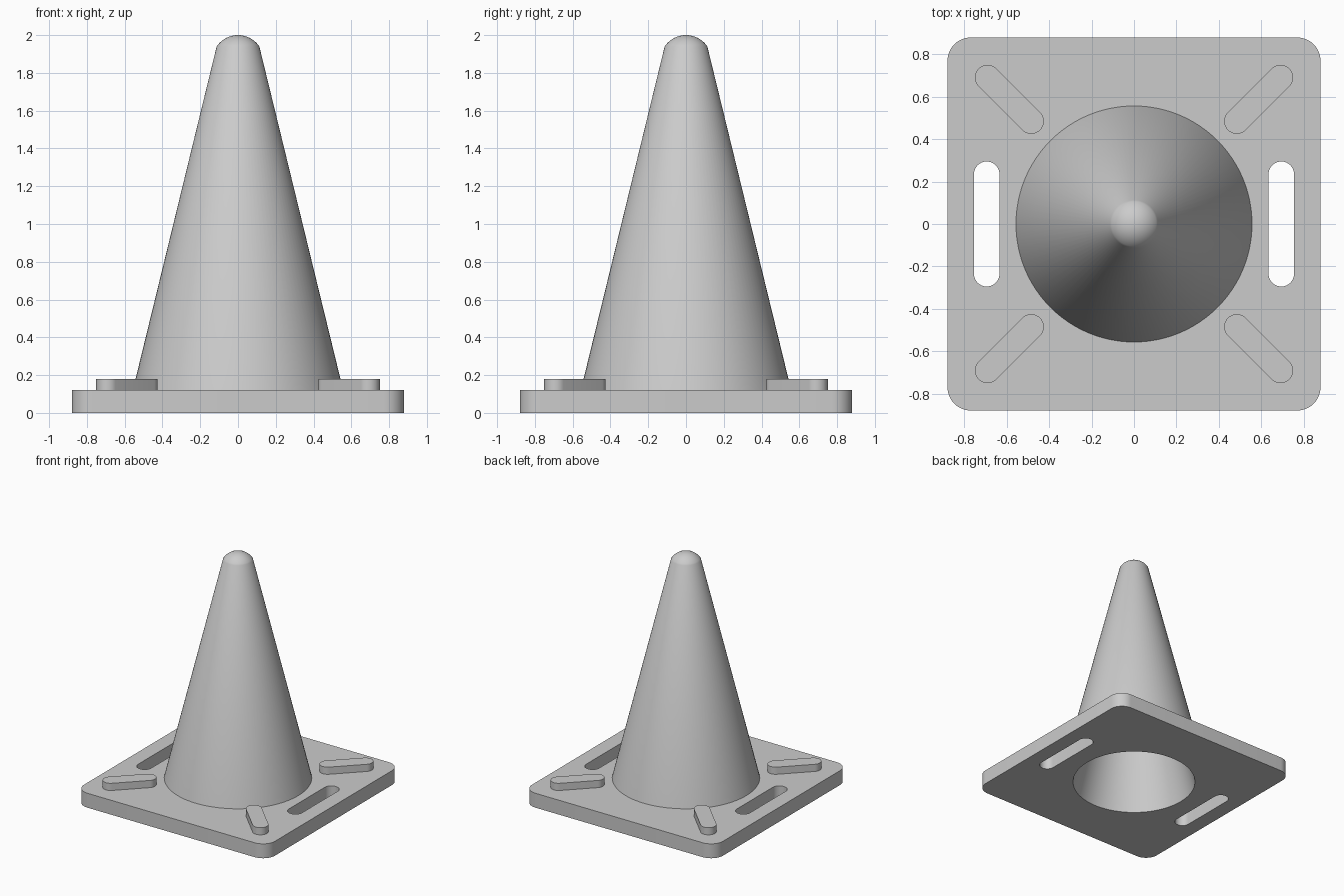
import bpy, bmesh, math
from mathutils import Matrix, Vector

if "Cube" in bpy.data.objects:
    bpy.data.objects.remove(bpy.data.objects["Cube"])

grey = bpy.data.materials.new("plain grey")
grey.diffuse_color = (0.6, 0.6, 0.6, 1)
grey.use_nodes = True
grey.node_tree.nodes["Principled BSDF"].inputs["Base Color"].default_value = grey.diffuse_color


def finish(bm, name):
    mesh = bpy.data.meshes.new(name)
    bm.to_mesh(mesh)
    bm.free()
    mesh.materials.append(grey)
    obj = bpy.data.objects.new(name, mesh)
    bpy.context.collection.objects.link(obj)
    bpy.ops.object.select_all(action='DESELECT')
    obj.select_set(True)
    bpy.context.view_layer.objects.active = obj
    bpy.ops.object.shade_smooth_by_angle(angle=math.radians(30))
    return obj


def rounded(hx, hy, r, steps=10, x=0, y=0, turn=0):
    """Closed outline of a rounded rectangle, moved and turned."""
    pts = []
    for q, (sx, sy) in enumerate([(1, 1), (-1, 1), (-1, -1), (1, -1)]):
        for i in range(steps + 1):
            a = (q + i / steps) * math.pi / 2
            p = Vector((sx * (hx - r) + r * math.cos(a),
                        sy * (hy - r) + r * math.sin(a), 0))
            pts.append(Matrix.Rotation(turn, 3, 'Z') @ p + Vector((x, y, 0)))
    return pts


def plate(name, outlines, z0, z1):
    """Flat plate from an outer outline and optional holes."""
    bm = bmesh.new()
    for pts in outlines:
        vs = [bm.verts.new((p.x, p.y, z0)) for p in pts]
        for i, v in enumerate(vs):
            bm.edges.new((v, vs[(i + 1) % len(vs)]))
    bmesh.ops.triangle_fill(bm, edges=bm.edges[:], use_beauty=True, normal=(0, 0, 1))
    ext = bmesh.ops.extrude_face_region(bm, geom=bm.faces[:], use_keep_orig=True)
    top = [g for g in ext["geom"] if isinstance(g, bmesh.types.BMVert)]
    bmesh.ops.translate(bm, vec=(0, 0, z1 - z0), verts=top)
    bmesh.ops.recalc_face_normals(bm, faces=bm.faces[:])
    return finish(bm, name)


def revolve(name, profile, inward=False, n=96):
    """Open shell turned about z; the profile ends on the axis."""
    bm = bmesh.new()
    rings = [[bm.verts.new((r * math.cos(2 * math.pi * i / n),
                            r * math.sin(2 * math.pi * i / n), z))
              for i in range(n)] for r, z in profile[:-1]]
    tip = bm.verts.new((0, 0, profile[-1][1]))
    for i in range(n):
        j = (i + 1) % n
        for a, b in zip(rings, rings[1:]):
            bm.faces.new((a[i], a[j], b[j], b[i]))
        bm.faces.new((rings[-1][i], rings[-1][j], tip))
    if inward:
        bmesh.ops.reverse_faces(bm, faces=bm.faces[:])
    return finish(bm, name)


# Square base with two handle slots and a round opening under the cone
slots = [rounded(0.06, 0.295, 0.0599, x=s * 0.695) for s in (-1, 1)]
opening = [Vector((0.48 * math.cos(a), 0.48 * math.sin(a), 0))
           for a in (2 * math.pi * i / 96 for i in range(96))]
plate("base", [rounded(0.88, 0.88, 0.11)] + slots + [opening], 0, 0.12)

# Raised diagonal ribs near the corners
for k, label in enumerate(("back_right", "back_left", "front_left", "front_right")):
    a = math.pi / 4 + k * math.pi / 2
    d = 0.588 * math.sqrt(2)
    plate("rib_" + label, [rounded(0.205, 0.06, 0.0599, x=d * math.cos(a),
                                   y=d * math.sin(a), turn=a)], 0.12, 0.18)

# Cone with a domed cap
cap_r, cap_z, cap_h = 0.113, 1.94, 0.06
R = (cap_r ** 2 + cap_h ** 2) / (2 * cap_h)
half = math.asin(cap_r / R)
dome = [(R * math.sin(half * (1 - i / 10)), 2 - R + R * math.cos(half * (1 - i / 10)))
        for i in range(11)]
revolve("cone", [(0.557, 0.12)] + dome)

# Hollow inside of the cone
revolve("cone_inside", [(0.48, 0), (0.03, 1.85), (0, 1.87)], inward=True)
